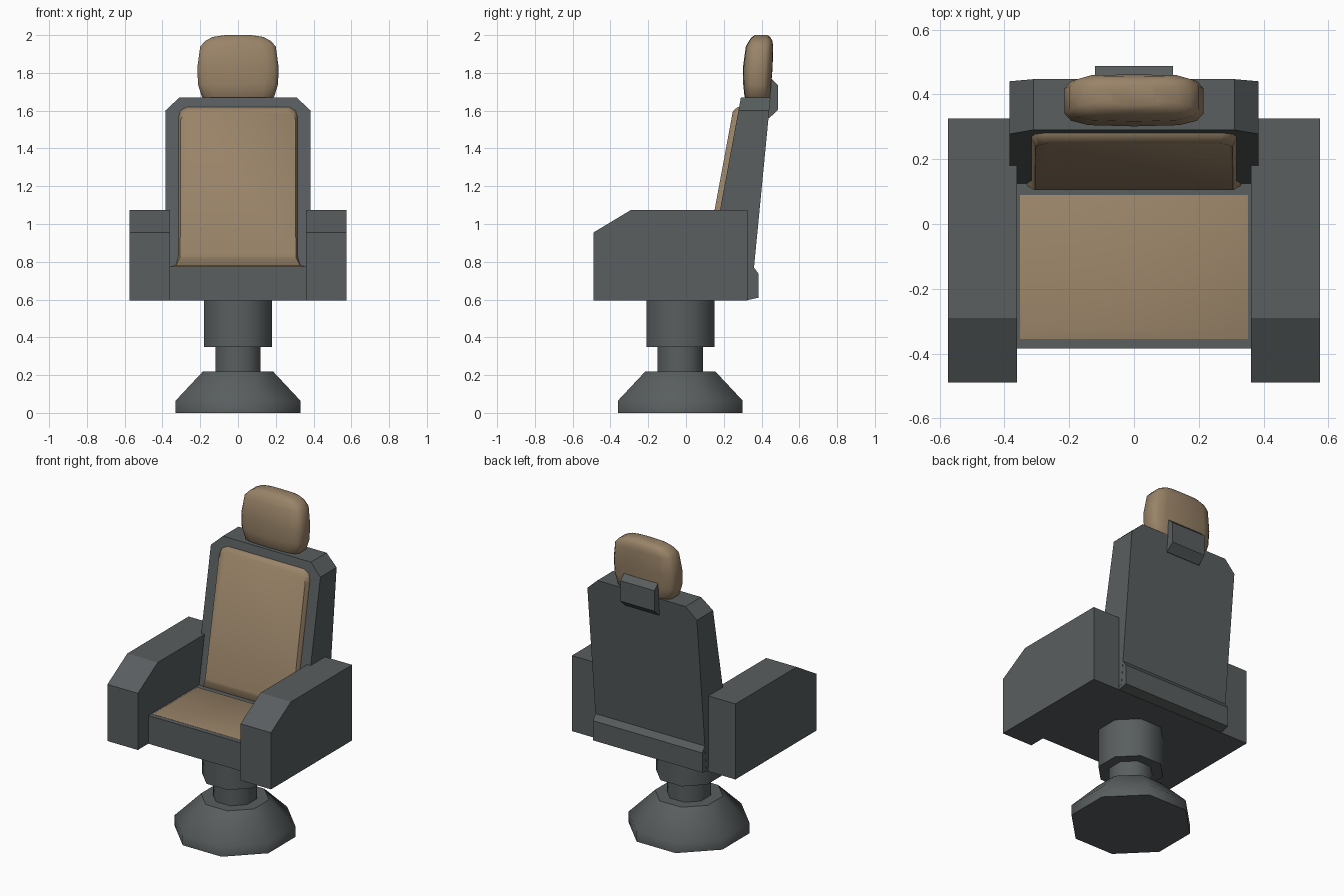
import bpy, bmesh, math

if "Cube" in bpy.data.objects:
    bpy.data.objects.remove(bpy.data.objects["Cube"])


def material(name, rgb):
    m = bpy.data.materials.new(name)
    m.diffuse_color = (*rgb, 1)
    m.use_nodes = True
    m.node_tree.nodes["Principled BSDF"].inputs["Base Color"].default_value = m.diffuse_color
    return m


GREY = material("dark grey shell", (0.100, 0.112, 0.115))
TAN = material("tan upholstery", (0.32, 0.228, 0.138))


def loft(name, rings, mat, smooth=None):
    """Closed solid through rings of equal point count."""
    bm = bmesh.new()
    vs = [[bm.verts.new(p) for p in r] for r in rings]
    n = len(vs[0])
    for a, b in zip(vs, vs[1:]):
        for i in range(n):
            j = (i + 1) % n
            bm.faces.new((a[i], a[j], b[j], b[i]))
    bm.faces.new(vs[0][::-1])
    bm.faces.new(vs[-1])
    bmesh.ops.recalc_face_normals(bm, faces=bm.faces)
    me = bpy.data.meshes.new(name)
    bm.to_mesh(me)
    bm.free()
    me.materials.append(mat)
    ob = bpy.data.objects.new(name, me)
    bpy.context.collection.objects.link(ob)
    if smooth:
        bpy.ops.object.select_all(action='DESELECT')
        ob.select_set(True)
        bpy.context.view_layer.objects.active = ob
        bpy.ops.object.shade_smooth_by_angle(angle=math.radians(smooth))
    return ob


def side_prism(name, profile, x0, x1, mat):
    return loft(name, [[(x, y, z) for y, z in profile] for x in (x0, x1)], mat)


def mirrored(half):
    """Close a half outline (x >= 0, bottom to top) across x = 0."""
    return half + [(-x, z) for x, z in reversed(half)]


def octagon(apothem, z, cy=-0.03):
    r = apothem / math.cos(math.pi / 8)
    return [(r * math.cos(a), cy + r * math.sin(a), z)
            for a in [math.pi / 8 + k * math.pi / 4 for k in range(8)]]


def front_y(z):
    return 0.125 + 0.185 * (z - 0.775)


def rear_y(z):
    return 0.36 + 0.097 * (z - 0.77)


# Octagonal pedestal
loft("pedestal_foot", [octagon(0.33, 0), octagon(0.33, 0.065), octagon(0.185, 0.22)], GREY, 46)
loft("pedestal_neck", [octagon(0.12, 0.21), octagon(0.12, 0.36)], GREY, 46)
loft("pedestal_column", [octagon(0.18, 0.35), octagon(0.18, 0.6)], GREY, 46)

# Seat box and armrests
side_prism("seat_base", [(-0.385, 0.595), (0.325, 0.595), (0.325, 0.774), (-0.385, 0.774)],
           -0.362, 0.362, GREY)
arm = [(-0.49, 0.595), (0.325, 0.595), (0.325, 1.075), (-0.29, 1.075), (-0.49, 0.955)]
for side, s in (("left", -1), ("right", 1)):
    side_prism(side + "_armrest", arm, s * 0.361, s * 0.575, GREY)

# Leaning back shell with clipped top corners, and the lip at its foot
outline = mirrored([(0.385, 0.62), (0.385, 1.6), (0.31, 1.67)])
loft("back_shell", [[(x, f(z), z) for x, z in outline] for f in (front_y, rear_y)], GREY)
side_prism("back_lip", [(0.3, 0.597), (0.325, 0.597), (0.385, 0.61), (0.385, 0.735),
                        (0.36, 0.77), (0.3, 0.77)], -0.384, 0.384, GREY)

# Headrest bracket
side_prism("headrest_bracket", [(0.4, 1.775), (0.445, 1.775), (0.488, 1.735),
                                (0.488, 1.605), (0.44, 1.56), (0.4, 1.56)], -0.12, 0.12, GREY)

# Back cushion
outer = mirrored([(0.33, 0.776), (0.316, 0.83), (0.316, 1.56), (0.305, 1.6), (0.27, 1.62)])
inner = mirrored([(0.308, 0.82), (0.306, 0.835), (0.304, 1.55), (0.29, 1.583), (0.26, 1.598)])
loft("back_cushion", [[(x, front_y(z) + d, z) for x, z in o]
                      for o, d in ((outer, 0.02), (outer, -0.006), (inner, -0.029))], TAN, 50)


# Seat cushion, nearly flush in the seat box
def seat_ring(hx, y0, y1, z):
    return [(-hx, y0, z), (hx, y0, z), (hx, y1, z), (-hx, y1, z)]


loft("seat_cushion", [seat_ring(0.352, -0.355, 0.09, 0.75), seat_ring(0.352, -0.355, 0.09, 0.775),
                      seat_ring(0.343, -0.325, 0.083, 0.78)], TAN, 50)


# Rounded headrest
def head_ring(z, hx, y0, y1):
    c, d = (y0 + y1) / 2, (y1 - y0) / 2
    shape = [(1, -0.5), (1, 0.5), (0.9, 0.8), (0.65, 1), (0, 1.02)]
    pts = [(hx * u, c + d * v, z) for u, v in shape]
    pts += [(-x, y, z) for x, y, z in pts[3::-1]]
    front = [(0.9, -0.8), (0.65, -0.97), (0, -1.02), (-0.65, -0.97), (-0.9, -0.8)]
    return pts + [(hx * u, c + d * v, z) for u, v in front[::-1]]


loft("headrest", [head_ring(*r) for r in (
    (1.655, 0.165, 0.325, 0.43), (1.675, 0.192, 0.311, 0.445), (1.74, 0.212, 0.304, 0.45),
    (1.83, 0.215, 0.303, 0.457), (1.94, 0.2, 0.318, 0.46), (1.97, 0.172, 0.335, 0.456),
    (1.99, 0.135, 0.35, 0.445), (2.0, 0.07, 0.365, 0.43))], TAN, 60)
